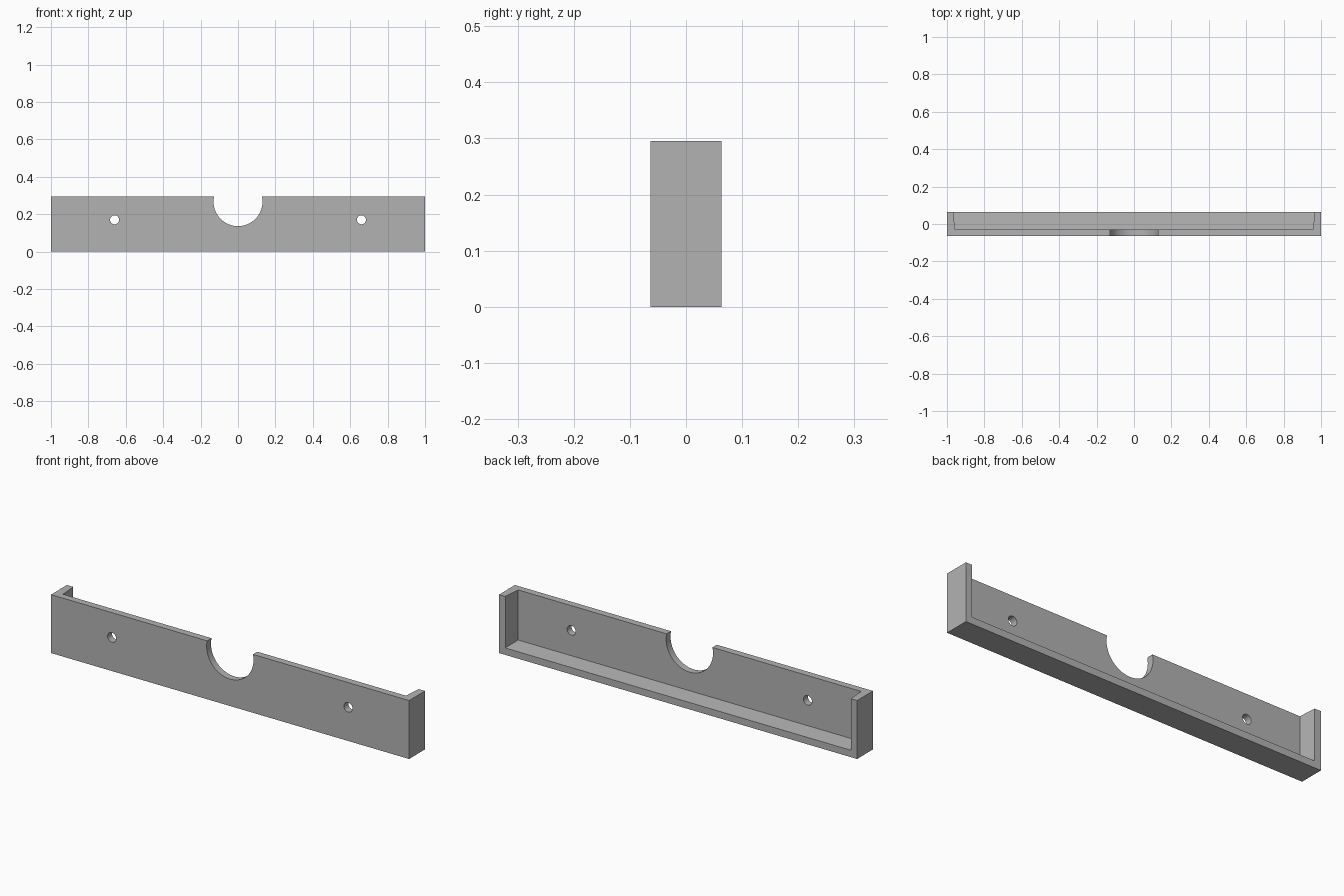
import bpy
import bmesh
from math import pi
from mathutils import Matrix

cube = bpy.data.objects.get("Cube")
if cube:
    bpy.data.objects.remove(cube, do_unlink=True)

W, D, H = 1.0, 0.0635, 0.295   # half width, half depth, height
FRONT = 0.035                  # front panel thickness
RIM, ROOT = 0.035, 0.042       # wall thickness at the open back and at the panel

grey = bpy.data.materials.new("plain grey")
grey.use_nodes = True
colour = (0.45, 0.45, 0.45, 1)
grey.diffuse_color = colour
grey.node_tree.nodes["Principled BSDF"].inputs["Base Color"].default_value = colour


def add_object(name, bm):
    bmesh.ops.recalc_face_normals(bm, faces=bm.faces)
    mesh = bpy.data.meshes.new(name)
    bm.to_mesh(mesh)
    bm.free()
    mesh.materials.append(grey)
    obj = bpy.data.objects.new(name, mesh)
    bpy.context.scene.collection.objects.link(obj)
    return obj


def slab(name, near, far):
    """Block between two x-z rectangles, each given as (y, half width, bottom, top)."""
    bm = bmesh.new()
    rings = []
    for y, w, low, high in (near, far):
        corners = ((-w, low), (w, low), (w, high), (-w, high))
        rings.append([bm.verts.new((x, y, z)) for x, z in corners])
    a, b = rings
    bm.faces.new(a)
    bm.faces.new(b)
    for i in range(4):
        j = (i + 1) % 4
        bm.faces.new((a[i], a[j], b[j], b[i]))
    return add_object(name, bm)


def bore(name, x, z, radius, sides):
    """Round cutter running front to back through the panel."""
    bm = bmesh.new()
    bmesh.ops.create_cone(bm, cap_ends=True, segments=sides, radius1=radius,
                          radius2=radius, depth=0.3,
                          matrix=Matrix.Translation((x, 0, z)) @ Matrix.Rotation(pi / 2, 4, 'X'))
    return add_object(name, bm)


# Solid body and the tapered recess open at the back and top
body = slab("bracket_body", (-D, W, 0, H), (D, W, 0, H))
y0, y1 = FRONT - D, D + 0.02
slope = (ROOT - RIM) / (D - y0)
thin = RIM - slope * 0.02
cutters = [
    slab("recess_cutter", (y0, W - ROOT, ROOT, H + 0.1), (y1, W - thin, thin, H + 0.1)),
    bore("notch_cutter", 0, 0.267, 0.131, 64),
]
# Pair of screw holes
for side, x in (("left", 0.66), ("right", -0.66)):
    cutters.append(bore(side + "_screw_hole_cutter", x, 0.17, 0.024, 32))

for cutter in cutters:
    cut = body.modifiers.new(cutter.name, 'BOOLEAN')
    cut.operation = 'DIFFERENCE'
    cut.solver = 'EXACT'
    cut.object = cutter

# Bake the cuts and drop the cutters
bpy.context.view_layer.update()
graph = bpy.context.evaluated_depsgraph_get()
final = bpy.data.meshes.new_from_object(body.evaluated_get(graph))
body.modifiers.clear()
body.data = final
for cutter in cutters:
    bpy.data.objects.remove(cutter, do_unlink=True)

# Smooth bores, crisp edges
bpy.ops.object.select_all(action='DESELECT')
body.select_set(True)
bpy.context.view_layer.objects.active = body
bpy.ops.object.shade_smooth_by_angle(angle=pi / 6)
